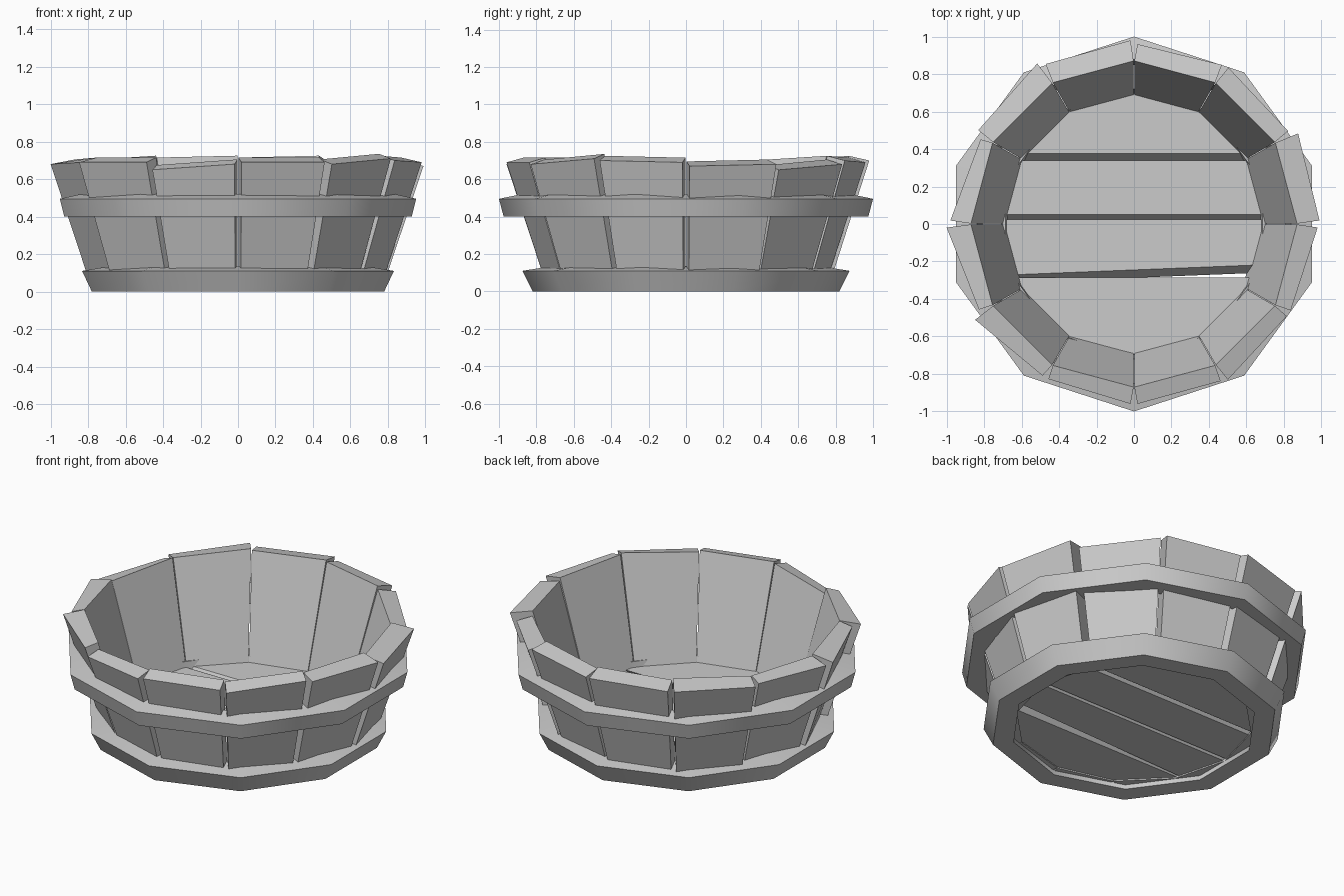
import bpy, bmesh
from math import sin, cos, radians
from mathutils import Vector

cube = bpy.data.objects.get("Cube")
if cube:
    bpy.data.objects.remove(cube, do_unlink=True)

GREY = (0.6, 0.6, 0.6, 1)
grey = bpy.data.materials.new("plain grey wood")
grey.use_nodes = True
grey.diffuse_color = GREY
grey.node_tree.nodes["Principled BSDF"].inputs["Base Color"].default_value = GREY


def finish(bm, name, smooth=False):
    bmesh.ops.recalc_face_normals(bm, faces=bm.faces[:])
    mesh = bpy.data.meshes.new(name)
    bm.to_mesh(mesh)
    bm.free()
    mesh.materials.append(grey)
    obj = bpy.data.objects.new(name, mesh)
    bpy.context.collection.objects.link(obj)
    if smooth:
        bpy.ops.object.select_all(action='DESELECT')
        obj.select_set(True)
        bpy.context.view_layer.objects.active = obj
        bpy.ops.object.shade_smooth_by_angle(angle=radians(40))
    return obj


def polar(r, deg, z):
    return Vector((r * cos(radians(deg)), r * sin(radians(deg)), z))


# Ten-sided hoops swept from a closed (radius, height) profile
def hoop(name, profile, sides=10):
    bm = bmesh.new()
    rings = [[bm.verts.new(polar(r, 90 + 360 * i / sides, z)) for r, z in profile]
             for i in range(sides)]
    n = len(profile)
    for i, a in enumerate(rings):
        b = rings[(i + 1) % sides]
        for k in range(n):
            m = (k + 1) % n
            bm.faces.new((a[k], b[k], b[m], a[m]))
    finish(bm, name, smooth=True)


hoop("bottom_hoop", [(0.82, 0), (0.875, 0.11), (0.72, 0.135), (0.70, 0)])
hoop("upper_hoop", [(0.975, 0.40), (1.0, 0.495), (0.88, 0.52), (0.85, 0.40)])


# Twelve uneven staves: outer radius and rim height at each side
STAVES = [
    (0.99, 1.00, 0.67, 0.68), (0.96, 0.975, 0.65, 0.68),
    (0.97, 0.96, 0.70, 0.69), (0.98, 0.975, 0.70, 0.69),
    (1.00, 0.97, 0.70, 0.68), (0.935, 0.98, 0.68, 0.67),
    (1.00, 0.945, 0.68, 0.69), (0.99, 0.945, 0.69, 0.69),
    (0.945, 0.96, 0.65, 0.68), (0.96, 0.957, 0.69, 0.69),
    (0.97, 0.952, 0.68, 0.71), (0.955, 0.98, 0.70, 0.69),
]
FOOT, TAPER = 0.03, 0.215


def stave(index, r0, r1, z0, z1):
    bm = bmesh.new()
    start, end = index * 30, index * 30 + 30
    corners = []
    for ang, turn, r, z in ((start, 1, r0, z0), (end, -1, r1, z1)):
        outer, inner = ang + 1.1 * turn, ang + 0.15 * turn
        corners.append([bm.verts.new(p) for p in (
            polar(r - TAPER, outer, FOOT), polar(r, outer, z),
            polar(0.87, inner, z + 0.025), polar(0.67, inner, FOOT))])
    a, b = corners
    bm.faces.new(a)
    bm.faces.new(b[::-1])
    for k in range(4):
        m = (k + 1) % 4
        bm.faces.new((a[k], b[k], b[m], a[m]))
    finish(bm, f"stave_{index + 1}")


for i, s in enumerate(STAVES):
    stave(i, *s)


# Floor planks cut from one disc along slanted seams
def plank(name, cuts):
    bm = bmesh.new()
    bmesh.ops.create_cone(bm, cap_ends=True, segments=12, radius1=0.685,
                          radius2=0.70, depth=0.06)
    bmesh.ops.translate(bm, verts=bm.verts[:], vec=(0, 0, 0.07))
    for y, skew, side in cuts:
        bmesh.ops.bisect_plane(bm, geom=bm.verts[:] + bm.edges[:] + bm.faces[:],
                               plane_co=(0, y, 0.10),
                               plane_no=Vector((skew, 1, -0.7)) * side,
                               clear_outer=True)
        bmesh.ops.holes_fill(bm, edges=[e for e in bm.edges if e.is_boundary])
    finish(bm, name)


plank("floor_plank_back", [(0.375, 0, -1)])
plank("floor_plank_mid_back", [(0.34, 0, 1), (0.05, 0, -1)])
plank("floor_plank_mid_front", [(0.025, 0, 1), (-0.245, -0.04, -1)])
plank("floor_plank_front", [(-0.285, 0, 1)])
